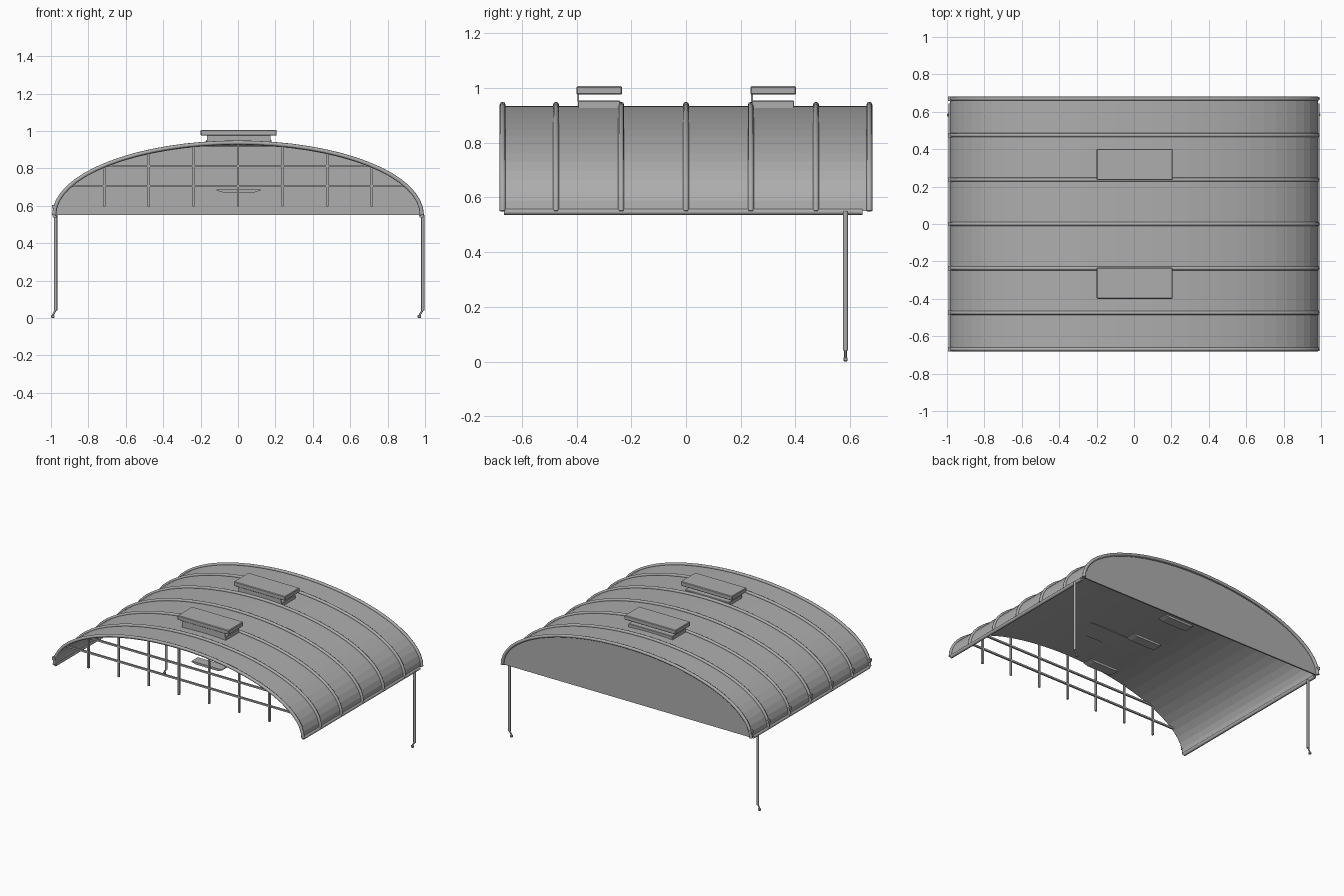
import bpy, bmesh, math
from mathutils import Vector

if "Cube" in bpy.data.objects:
    bpy.data.objects.remove(bpy.data.objects["Cube"])

BASE_Z = 0.55
grey = bpy.data.materials.new("grey")
grey.diffuse_color = (0.42, 0.42, 0.42, 1)
grey.use_nodes = True
grey.node_tree.nodes["Principled BSDF"].inputs["Base Color"].default_value = grey.diffuse_color


def finish(name, bm, smooth=False):
    bmesh.ops.recalc_face_normals(bm, faces=bm.faces)
    me = bpy.data.meshes.new(name)
    bm.to_mesh(me)
    bm.free()
    me.materials.append(grey)
    for p in me.polygons:
        p.use_smooth = smooth
    ob = bpy.data.objects.new(name, me)
    bpy.context.collection.objects.link(ob)
    return ob


def box(name, x, y, z, bevel=0.0):
    """Box from (min, max) pairs, optionally bevelled."""
    bm = bmesh.new()
    bmesh.ops.create_cube(bm, size=1)
    for v in bm.verts:
        v.co = [(a + b) / 2 + c * (b - a) for c, (a, b) in zip(v.co, (x, y, z))]
    if bevel:
        bmesh.ops.bevel(bm, geom=bm.edges[:], offset=bevel, segments=1, affect='EDGES')
    return finish(name, bm)


def tube(name, points, radius, sides=8):
    """Round tube swept through a list of points."""
    pts = [Vector(p) for p in points]
    bm = bmesh.new()
    rings = []
    for i, p in enumerate(pts):
        t = (pts[min(i + 1, len(pts) - 1)] - pts[max(i - 1, 0)]).normalized()
        ref = Vector((0, 1, 0)) if abs(t.y) < 0.9 else Vector((1, 0, 0))
        u = t.cross(ref).normalized()
        w = t.cross(u)
        rings.append([bm.verts.new(p + radius * (u * math.cos(a) + w * math.sin(a)))
                      for a in (2 * math.pi * k / sides for k in range(sides))])
    for r, s in zip(rings, rings[1:]):
        for k in range(sides):
            bm.faces.new((r[k], r[(k + 1) % sides], s[(k + 1) % sides], s[k]))
    bm.faces.new(rings[0])
    bm.faces.new(rings[-1])
    ob = finish(name, bm, True)
    bpy.ops.object.select_all(action='DESELECT')
    ob.select_set(True)
    bpy.context.view_layer.objects.active = ob
    bpy.ops.object.shade_smooth_by_angle(angle=math.radians(50))
    return ob


def arch(a, b, y, n=32):
    """Half-ellipse points from right to left."""
    return [Vector((a * math.cos(math.pi * i / n), y, BASE_Z + b * math.sin(math.pi * i / n)))
            for i in range(n + 1)]


def prism(name, loop, depth):
    """Extrude a closed outline along y."""
    bm = bmesh.new()
    front = [bm.verts.new(p) for p in loop]
    back = [bm.verts.new(p + Vector((0, depth, 0))) for p in loop]
    n = len(loop)
    bm.faces.new(front)
    bm.faces.new(back)
    for i in range(n):
        bm.faces.new((front[i], front[(i + 1) % n], back[(i + 1) % n], back[i]))
    return finish(name, bm)


# Arched roof shell and rear end wall
prism("roof_shell", arch(0.983, 0.384, -0.67) + arch(0.973, 0.374, -0.67)[::-1], 1.34)
prism("rear_wall", arch(0.976, 0.377, 0.655), 0.01)

# Outer ribs
for y in (-0.67, -0.475, -0.237, 0, 0.237, 0.475, 0.67):
    tube("roof_rib", arch(0.983, 0.388, y), 0.011)
    # Fastening clip at the left end of each rib
    box("rib_clip", (-0.994, -0.968), (y - 0.012, y + 0.012), (0.585, 0.605))

# Side rails and rear legs with pointed swivel feet
for x, leg_x, foot_x in ((-0.98, -0.975, -0.99), (0.98, 0.988, 0.97)):
    tube("side_rail", [(x, -0.665, 0.547), (x, 0.645, 0.547)], 0.012)
    tube("rear_leg", [(leg_x, 0.583, 0.04), (leg_x, 0.583, 0.55)], 0.009)
    tube("leg_ankle", [(leg_x, 0.583, 0.042), (foot_x, 0.583, 0.016)], 0.005)
    box("leg_foot", (foot_x - 0.009, foot_x + 0.009), (0.575, 0.591), (0, 0.016), 0.003)

# Front grid: horizontal bars and hanging uprights
for z in (0.705, 0.812):
    half = 0.975 * math.sqrt(1 - ((z - BASE_Z) / 0.376) ** 2)
    box("front_bar", (-half, half), (-0.671, -0.659), (z - 0.006, z + 0.006))
for i in range(-3, 4):
    x = i * 0.2385
    top = BASE_Z + 0.378 * math.sqrt(1 - (x / 0.975) ** 2)
    box("front_upright", (x - 0.006, x + 0.006), (-0.672, -0.66), (0.595, top))

# Roof vents: curb, hinge panel and raised lid
for y in (-0.40, 0.235):
    box("vent_curb", (-0.17, 0.18), (y + 0.005, y + 0.16), (0.918, 0.953), 0.003)
    box("vent_hinge", (-0.165, 0.175), (y + 0.003, y + 0.009), (0.95, 0.978))
    box("vent_lid", (-0.2, 0.207), (y, y + 0.167), (0.975, 1.006), 0.004)

# Hanging lamp trays with tapered undersides
for y in (-0.36, 0.07, 0.39):
    prism("lamp_tray", [Vector((x, y, z)) for x, z in
                        ((-0.115, 0.688), (0.122, 0.688), (0.122, 0.682),
                         (0.09, 0.672), (-0.083, 0.672), (-0.115, 0.682))], 0.07)
